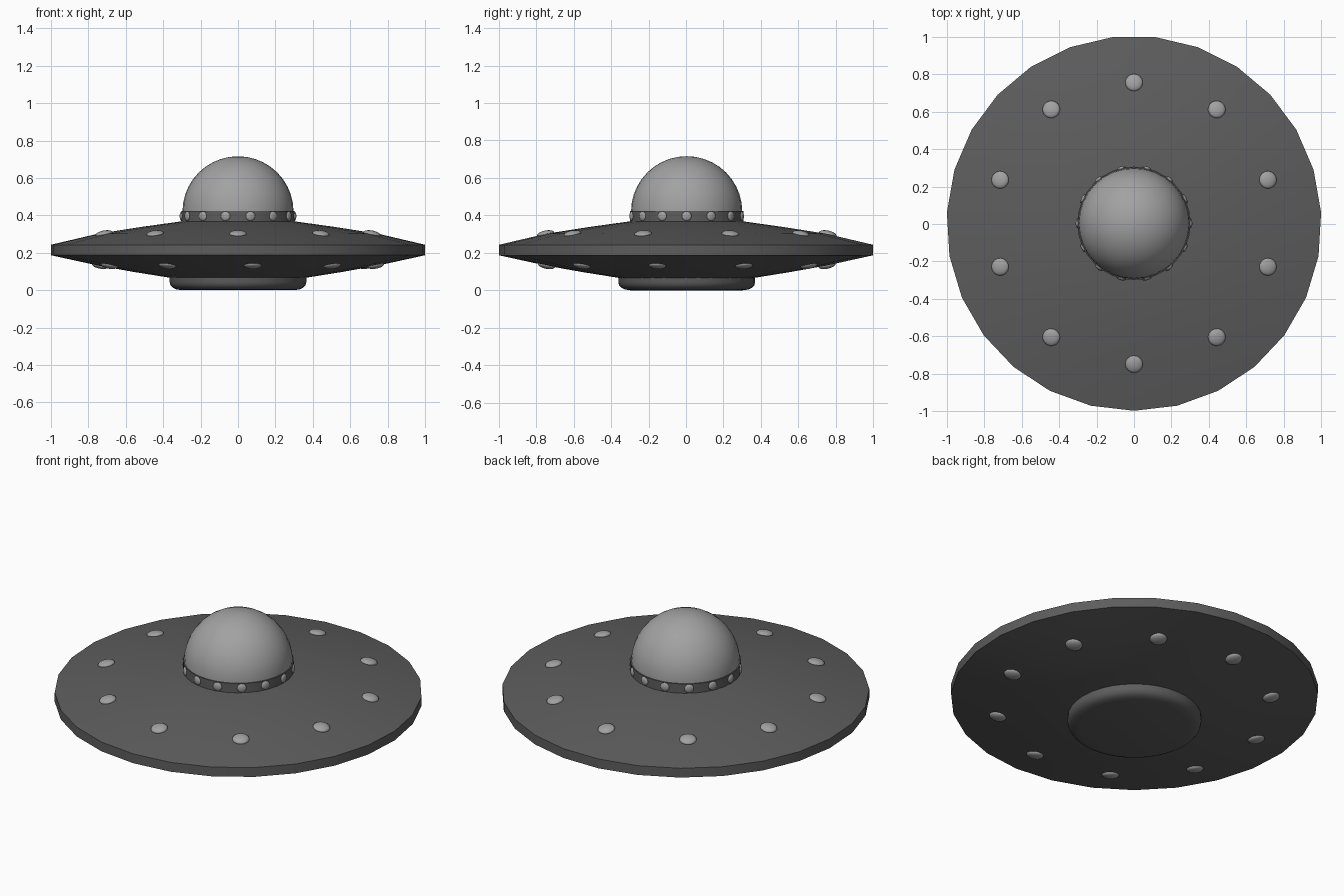
import bpy, bmesh
from math import sin, cos, pi, radians, atan2
from mathutils import Matrix, Vector

if "Cube" in bpy.data.objects:
    bpy.data.objects.remove(bpy.data.objects["Cube"])

CY = 0.0035  # odd-sided rim: shift so the bounds are centred


def material(name, v):
    m = bpy.data.materials.new(name)
    m.diffuse_color = (v, v, v, 1)
    m.use_nodes = True
    m.node_tree.nodes["Principled BSDF"].inputs["Base Color"].default_value = m.diffuse_color
    return m


DARK = material("dark_metal", 0.11)
LIGHT = material("light_grey", 0.36)


def finish(name, bm, mat, angle):
    bmesh.ops.recalc_face_normals(bm, faces=bm.faces)
    me = bpy.data.meshes.new(name)
    bm.to_mesh(me)
    bm.free()
    ob = bpy.data.objects.new(name, me)
    ob.location.y = CY
    me.materials.append(mat)
    bpy.context.collection.objects.link(ob)
    bpy.ops.object.select_all(action='DESELECT')
    ob.select_set(True)
    bpy.context.view_layer.objects.active = ob
    bpy.ops.object.shade_smooth_by_angle(angle=radians(angle))
    return ob


def lathe(name, profile, sides, mat, angle=40):
    """Revolve (radius, z) points, first vertex facing the front."""
    bm = bmesh.new()
    rings = []
    for r, z in profile:
        if r == 0:
            rings.append([bm.verts.new((0, 0, z))] * sides)
        else:
            rings.append([bm.verts.new((r * sin(2 * pi * i / sides),
                                        -r * cos(2 * pi * i / sides), z))
                          for i in range(sides)])
    for a, b in zip(rings, rings[1:]):
        for i in range(sides):
            j = (i + 1) % sides
            quad = list(dict.fromkeys((a[i], a[j], b[j], b[i])))
            bm.faces.new(quad)
    return finish(name, bm, mat, angle)


def studs(name, count, start, r, z, normal, radius, thick):
    """Ring of flattened spheres; normal = (outward, up) direction."""
    bm = bmesh.new()
    tilt = atan2(normal[0], normal[1])
    for k in range(count):
        a = radians(start) + 2 * pi * k / count
        m = (Matrix.Rotation(a, 4, 'Z') @ Matrix.Translation(Vector((r, 0, z)))
             @ Matrix.Rotation(tilt, 4, 'Y')
             @ Matrix.Diagonal((radius, radius, thick, 1)))
        bmesh.ops.create_uvsphere(bm, u_segments=16, v_segments=10, radius=1, matrix=m)
    return finish(name, bm, LIGHT, 60)


# Saucer hull with a thin rim
lathe("saucer_hull", [(0, 0.05), (0.36, 0.066), (0.56, 0.098), (0.75, 0.132),
                      (1.002, 0.187), (1.002, 0.243), (0.75, 0.302),
                      (0.52, 0.338), (0.29, 0.37), (0, 0.375)], 27, DARK, 60)

# Rounded base plate
base = [(0, 0), (0.30, 0)]
base += [(0.31 + 0.055 * sin(t * pi / 8), 0.042 - 0.04 * cos(t * pi / 8)) for t in range(1, 5)]
base += [(0.365, 0.075), (0, 0.075)]
lathe("base_plate", base, 36, DARK, 40)

# Collar under the dome
lathe("dome_collar", [(0, 0.35), (0.303, 0.35), (0.303, 0.424), (0, 0.424)], 32, DARK)

# Glass dome
dome = [(0.297 * cos(t * pi / 20), 0.42 + 0.296 * sin(t * pi / 20)) for t in range(10)]
lathe("dome", [(0, 0.40), (0.297, 0.40)] + dome + [(0, 0.716)], 32, LIGHT, 40)

# Lamps and collar rivets
studs("upper_lamps", 10, 90, 0.753, 0.301, (0.2, 1), 0.047, 0.018)
studs("lower_lamps", 10, -84, 0.753, 0.133, (0.2, -1), 0.047, 0.018)
studs("collar_rivets", 14, 0, 0.301, 0.396, (1, 0), 0.026, 0.011)
